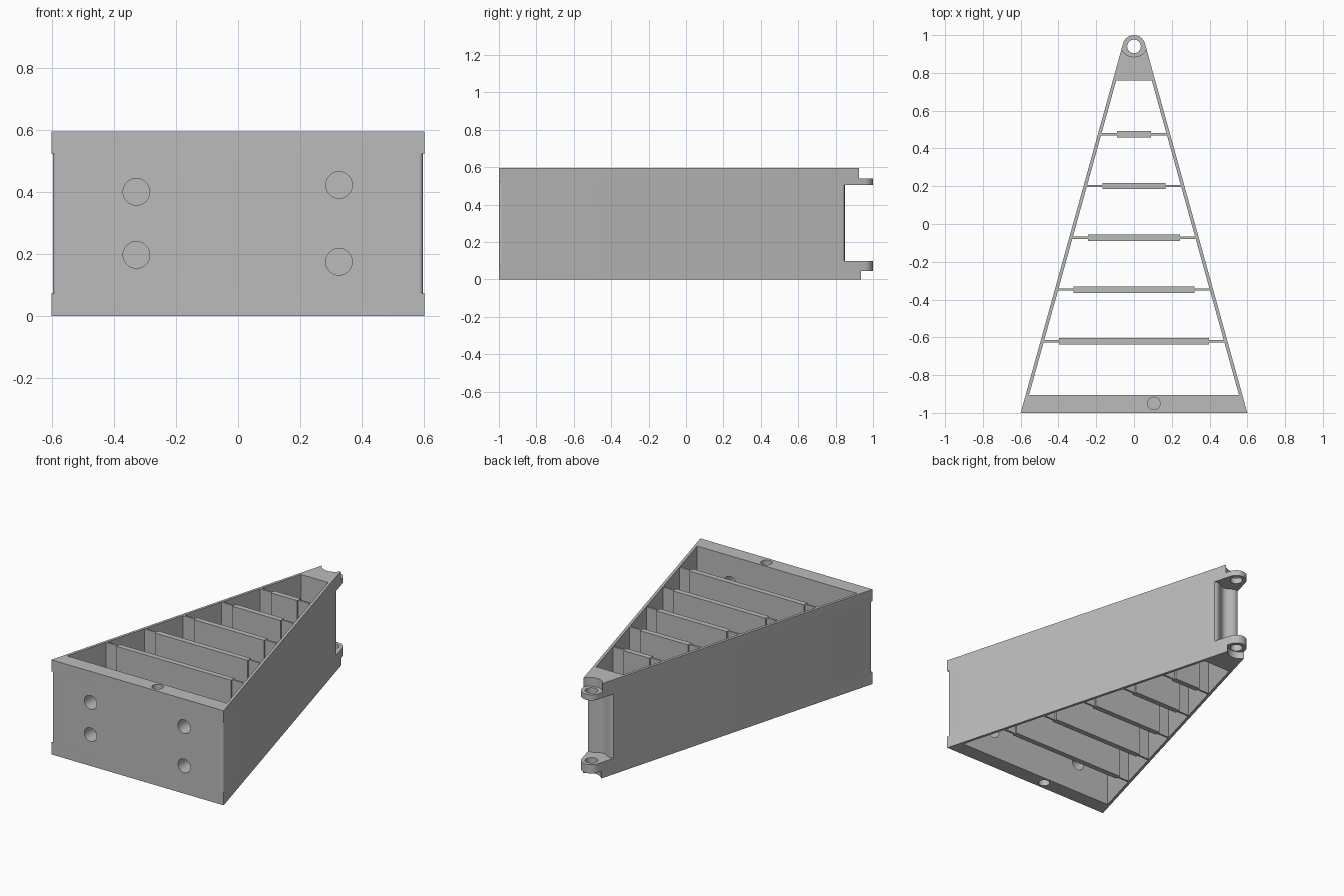
import bpy
import bmesh
from math import atan2, acos, cos, sin, pi, radians, hypot

cube = bpy.data.objects.get("Cube")
if cube:
    bpy.data.objects.remove(cube, do_unlink=True)

HEIGHT = 0.595
HALF = 0.6            # half width of the front
PIVOT_Y, LUG_R = 0.94, 0.06
BACK, FRONT = 0.76, -0.905   # ends of the hollow
WALL = 0.018

grey = bpy.data.materials.new("plain grey")
grey.use_nodes = True
GREY = (0.5, 0.5, 0.5, 1)
grey.diffuse_color = GREY
grey.node_tree.nodes["Principled BSDF"].inputs["Base Color"].default_value = GREY


def prism(name, points, z0, z1):
    """Extrude a flat outline from z0 to z1."""
    bm = bmesh.new()
    face = bm.faces.new([bm.verts.new((x, y, z0)) for x, y in points])
    top = bmesh.ops.extrude_face_region(bm, geom=[face])["geom"]
    for v in top:
        if isinstance(v, bmesh.types.BMVert):
            v.co.z = z1
    bmesh.ops.recalc_face_normals(bm, faces=bm.faces)
    mesh = bpy.data.meshes.new(name)
    bm.to_mesh(mesh)
    bm.free()
    mesh.materials.append(grey)
    obj = bpy.data.objects.new(name, mesh)
    bpy.context.collection.objects.link(obj)
    return obj


def arc(cx, cy, r, a0, a1, n=24):
    return [(cx + r * cos(a0 + (a1 - a0) * i / n),
             cy + r * sin(a0 + (a1 - a0) * i / n)) for i in range(n + 1)]


def circle(cx, cy, r, n=40):
    return arc(cx, cy, r, 0, 2 * pi, n)[:-1]


def box(name, hx, y, hy, z0, z1):
    return prism(name, [(-hx, y - hy), (hx, y - hy), (hx, y + hy), (-hx, y + hy)], z0, z1)


def activate(obj):
    bpy.ops.object.select_all(action='DESELECT')
    obj.select_set(True)
    bpy.context.view_layer.objects.active = obj


def cut(obj, cutter):
    cutter.hide_render = True
    activate(obj)
    mod = obj.modifiers.new("cut", 'BOOLEAN')
    mod.operation = 'DIFFERENCE'
    mod.solver = 'EXACT'
    mod.object = cutter
    bpy.ops.object.modifier_apply(modifier=mod.name)
    bpy.data.objects.remove(cutter, do_unlink=True)


# Wedge outline: straight sides tangent to the round lug
reach = hypot(HALF, PIVOT_Y + 1)
tangent = atan2(-PIVOT_Y - 1, HALF) + acos(LUG_R / reach)
tip = arc(0, PIVOT_Y, LUG_R, tangent, pi - tangent)
slope = (HALF - tip[0][0]) / (tip[0][1] + 1)


def side_x(y):
    return HALF - slope * (y + 1)


frame = prism("wedge_frame", [(-HALF, -1), (HALF, -1)] + tip, 0, HEIGHT)

# Open hollow through the frame
xf, xb = side_x(FRONT) - WALL, side_x(BACK) - WALL
cut(frame, prism("hollow", [(-xf, FRONT), (xf, FRONT), (xb, BACK), (-xb, BACK)], -0.1, 0.7))

# Slot between the lugs, with a softly curved back
wave = [(x, 0.837 - 0.013 * cos(pi * x / 0.07))
        for x in [0.1 * (i / 20 - 1) for i in range(41)]]
cut(frame, prism("lug_slot", wave + [(0.1, 1.1), (-0.1, 1.1)], 0.1, 0.505))

# Round clearance above and below the lugs
for cy, z0, z1 in ((0.96, 0.54, 0.7), (0.975, -0.1, 0.045)):
    cut(frame, prism("lug_clearance", circle(0, cy, 0.075), z0, z1))

# Pivot hole
cut(frame, prism("pivot_hole", circle(0, PIVOT_Y, 0.036), -0.1, 0.7))

# Rounded front corners between the end stops
R = 0.014
normal = atan2(slope, 1)
for s in (1, -1):
    reach_in = R / cos(normal) + R * slope
    cx, cy = HALF - reach_in, -1 + R
    curve = arc(cx, cy, R, -pi / 2, normal, 10)
    shape = [(cx, -1.05), *curve, (HALF + 0.05, curve[-1][1])]
    shape.append((HALF + 0.05, -1.05))
    cut(frame, prism("corner_round", [(s * x, y) for x, y in shape], 0.075, 0.522))

# Screw holes through the front plate
for x, z in ((-0.327, 0.4), (-0.327, 0.197), (0.325, 0.422), (0.325, 0.175)):
    hole = prism("screw_hole", circle(0, 0, 0.043), -0.2, 0.2)
    hole.rotation_euler.x = pi / 2
    hole.location = (x, -1, z)
    cut(frame, hole)

# Blind peg holes in the top and bottom edges of the front plate
cut(frame, prism("peg_hole_top", circle(0.105, -0.95, 0.033), HEIGHT - 0.08, 0.7))
cut(frame, prism("peg_hole_bottom", circle(-0.105, -0.95, 0.033), -0.1, 0.08))

activate(frame)
bpy.ops.object.shade_smooth_by_angle(angle=radians(30))

# Cross ribs: a thin web with a thicker panel in the middle
for i in range(5):
    y = -0.621 + 0.274 * i
    box(f"rib_web_{i + 1}", side_x(y) - WALL + 0.005, y, 0.006, 0.001, HEIGHT - 0.001)
    box(f"rib_panel_{i + 1}", 0.398 - 0.077 * i, y, 0.017, 0, HEIGHT)
